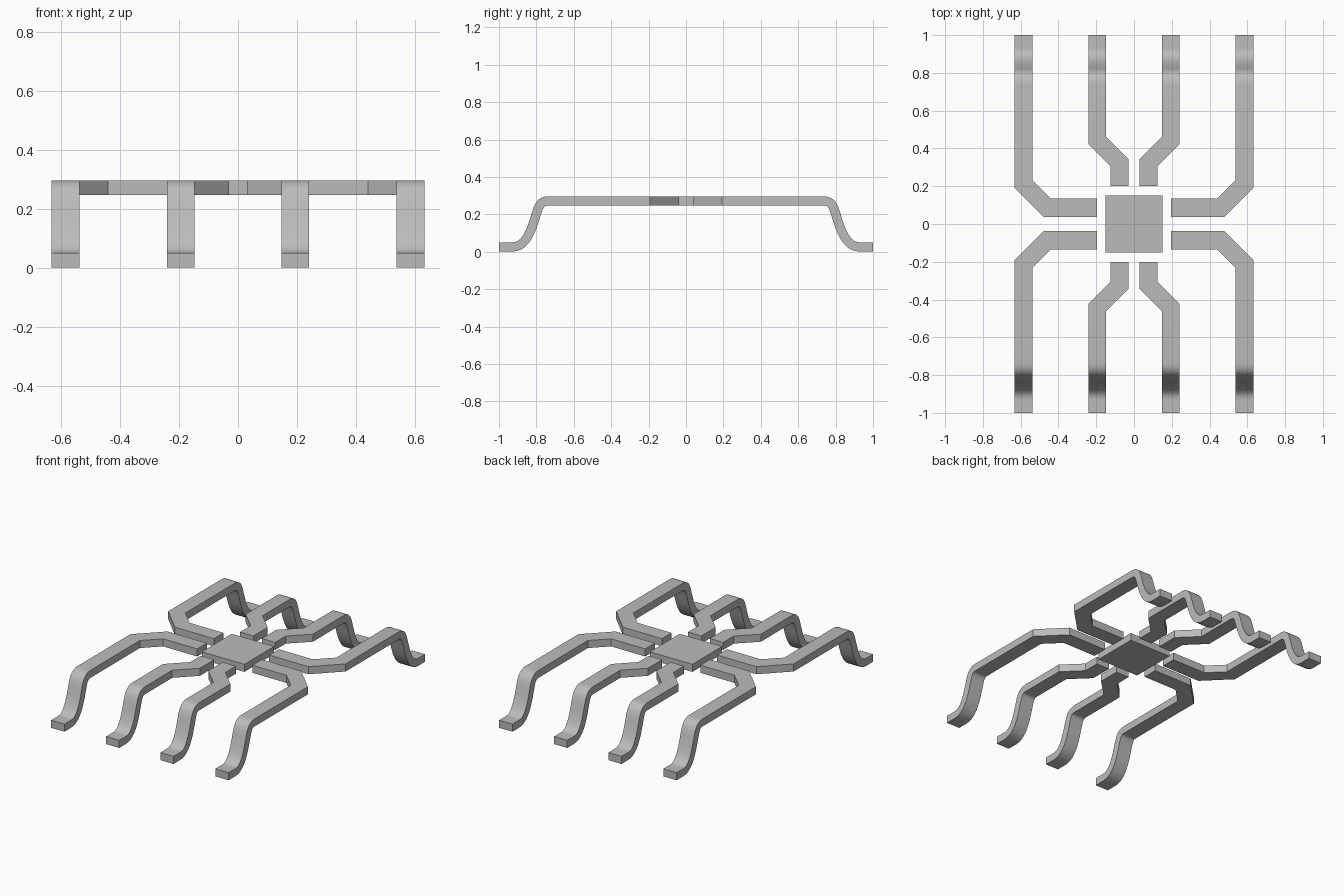
import bpy
import bmesh
from mathutils import Vector
from mathutils.geometry import interpolate_bezier

cube = bpy.data.objects.get("Cube")
if cube:
    bpy.data.objects.remove(cube)

THICK = 0.049
TOP = 0.297
MID = TOP - THICK / 2
FOOT = THICK / 2 + 0.002

metal = bpy.data.materials.new("grey metal")
metal.use_nodes = True
grey = (0.5, 0.5, 0.5, 1)
metal.diffuse_color = grey
metal.node_tree.nodes["Principled BSDF"].inputs["Base Color"].default_value = grey


def finish(name, bm):
    bmesh.ops.recalc_face_normals(bm, faces=bm.faces)
    mesh = bpy.data.meshes.new(name)
    bm.to_mesh(mesh)
    bm.free()
    mesh.materials.append(metal)
    obj = bpy.data.objects.new(name, mesh)
    bpy.context.collection.objects.link(obj)
    bpy.ops.object.select_all(action='DESELECT')
    obj.select_set(True)
    bpy.context.view_layer.objects.active = obj
    bpy.ops.object.shade_smooth_by_angle(angle=0.5)


def bend():
    """Side profile of the lead's S-bend, as (y, z) along its middle."""
    pts = [Vector(p) for p in ((0.735, MID, 0), (0.785, MID, 0), (0.79, 0.235, 0), (0.809, 0.175, 0),
                               (0.838, 0.08, 0), (0.87, FOOT, 0), (0.93, FOOT, 0))]
    upper = interpolate_bezier(*pts[:4], 10)
    lower = interpolate_bezier(*pts[3:], 12)
    return upper + lower[1:] + [Vector((1, FOOT, 0))]


def lead(name, plan, sx, sy):
    """Flat mitred run given by pairs of edge points, then the bent leg and foot."""
    rings = []
    for a, b in plan:
        rings.append([(*a, TOP), (*b, TOP), (*b, TOP - THICK), (*a, TOP - THICK)])
    xa, xb = plan[-1][0][0], plan[-1][1][0]
    path = bend()
    for i, p in enumerate(path):
        d = (path[min(i + 1, len(path) - 1)] - path[max(i - 1, 0)]).normalized()
        if i == 0:
            d = Vector((1, 0, 0))
        n = Vector((-d.y, d.x, 0)) * THICK / 2
        up, low = p + n, p - n
        if i == len(path) - 1:
            up.x = low.x = 1
        rings.append([(xa, up.x, up.y), (xb, up.x, up.y), (xb, low.x, low.y), (xa, low.x, low.y)])
    bm = bmesh.new()
    loops = [[bm.verts.new((x * sx, y * sy, max(z, 0))) for x, y, z in r] for r in rings]
    for r, s in zip(loops, loops[1:]):
        for k in range(4):
            j = (k + 1) % 4
            bm.faces.new((r[k], r[j], s[j], s[k]))
    bm.faces.new(loops[0])
    bm.faces.new(loops[-1])
    finish(name, bm)


# Leads, mirrored into the four corners
inner = [((0.03, 0.2), (0.125, 0.2)), ((0.03, 0.345), (0.125, 0.307)), ((0.147, 0.46), (0.24, 0.42))]
outer = [((0.197, 0.135), (0.197, 0.037)), ((0.44, 0.135), (0.477, 0.037)), ((0.538, 0.232), (0.633, 0.193))]
for sx, side in ((1, "left"), (-1, "right")):
    for sy, end in ((-1, "front"), (1, "back")):
        lead(f"inner_lead_{end}_{side}", inner, sx, sy)
        lead(f"outer_lead_{end}_{side}", outer, sx, sy)

# Central pad
bm = bmesh.new()
bmesh.ops.create_cube(bm, size=1)
bmesh.ops.scale(bm, vec=(0.303, 0.303, THICK), verts=bm.verts)
bmesh.ops.translate(bm, vec=(0, 0, MID), verts=bm.verts)
finish("center_pad", bm)
